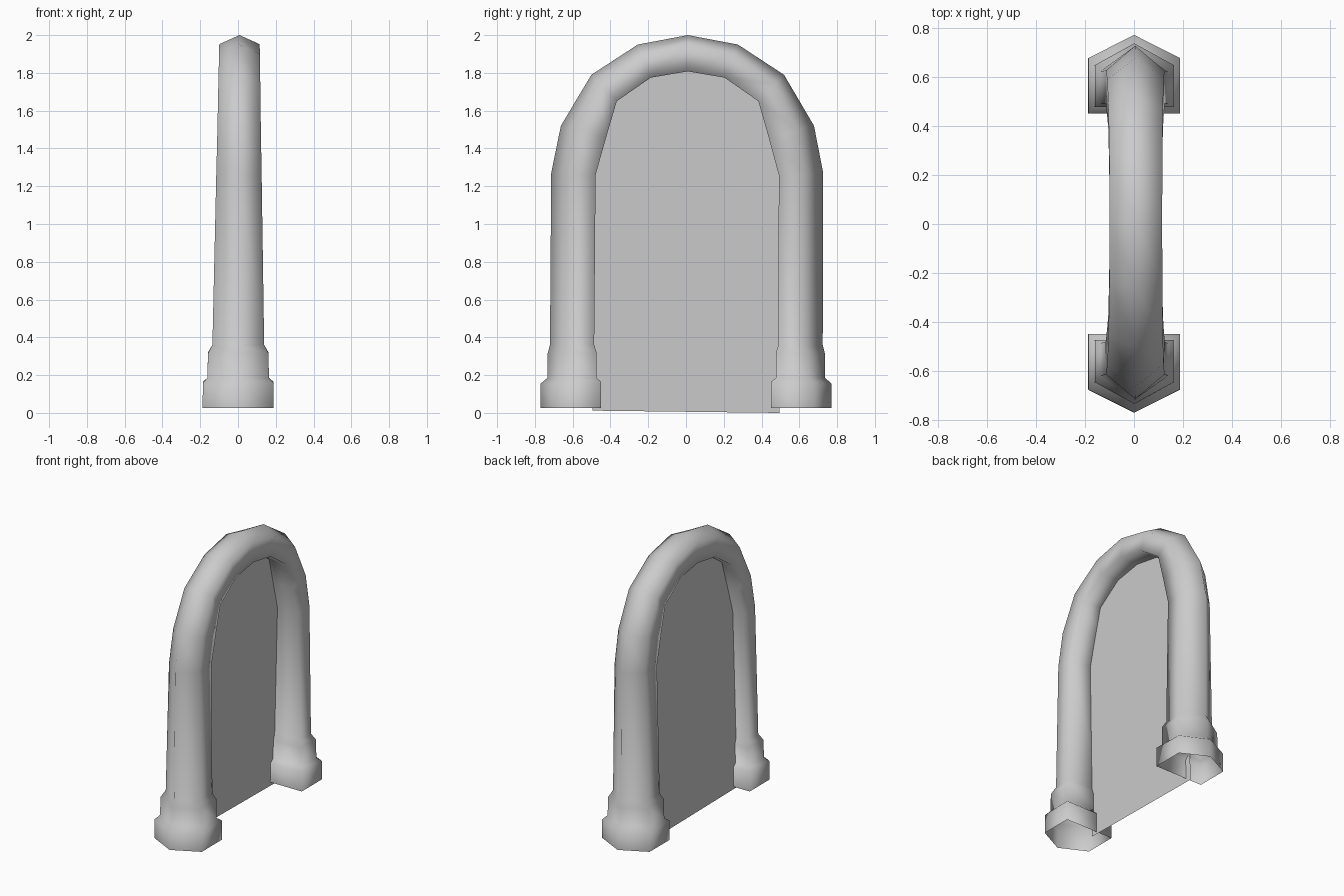
import bpy
from mathutils import Vector

old = bpy.data.objects.get("Cube")
if old:
    bpy.data.objects.remove(old)

stone = bpy.data.materials.new("grey_stone")
stone.use_nodes = True
grey = (0.6, 0.6, 0.6, 1)
stone.diffuse_color = grey
stone.node_tree.nodes["Principled BSDF"].inputs["Base Color"].default_value = grey


def add_object(name, verts, faces):
    mesh = bpy.data.meshes.new(name)
    mesh.from_pydata(verts, [], faces)
    mesh.materials.append(stone)
    mesh.shade_smooth()
    obj = bpy.data.objects.new(name, mesh)
    bpy.context.collection.objects.link(obj)
    return obj


def lean(x, y, z):
    """The whole arch leans very slightly off vertical."""
    return Vector((x + 0.004 * z, y + 0.005 * z, z))


# Half of the arch: outer ridge (y, z), inner edge (y, z), half width,
# and how far the shoulder sits from the inner edge towards the ridge
half = [
    ((0.77, 0.027), (0.45, 0.027), 0.187, 0.705),
    ((0.77, 0.155), (0.45, 0.165), 0.187, 0.705),
    ((0.735, 0.185), (0.475, 0.185), 0.163, 0.66),
    ((0.735, 0.31), (0.475, 0.32), 0.16, 0.66),
    ((0.722, 0.36), (0.488, 0.36), 0.137, 0.57),
    ((0.72, 1.27), (0.485, 1.26), 0.12, 0.57),
    ((0.67, 1.52), (0.43, 1.46), 0.115, 0.63),
    ((0.51, 1.79), (0.375, 1.65), 0.111, 0.66),
    ((0.265, 1.95), (0.195, 1.775), 0.108, 0.7),
    ((0, 2.0), (0, 1.808), 0.107, 0.75),
]
other = [((-o[0], o[1]), (-i[0], i[1]), w, f) for o, i, w, f in half[:-1]]
rings = half + other[::-1]

# Hollow five-sided arch with stepped feet, open at the bottom
SIDES = 5
verts = []
for o, i, w, f in rings:
    ridge, inner = lean(0, *o), lean(0, *i)
    shoulder = inner.lerp(ridge, f)
    side = Vector((w, 0, 0))
    verts += [ridge, shoulder + side, inner + side, inner - side, shoulder - side]
faces = []
for r in range(len(rings) - 1):
    a, b = r * SIDES, (r + 1) * SIDES
    for k in range(SIDES):
        n = (k + 1) % SIDES
        faces.append((a + k, b + k, b + n, a + n))
add_object("arch_frame", verts, faces)

# Thin tilted sheet filling the opening, tucked slightly into the frame
edge = [(i[0] * 1.02, i[1] + 0.01) for o, i, w, f in half[5:]]
upper = edge + [(-y, z) for y, z in edge[-2::-1]]
outline = [(0.495, 0.0)] + [lean(0, y, z).yz for y, z in upper] + [(-0.495, 0.012)]
sheet = [(-0.062 + 0.023 * z, y, z) for y, z in outline]
add_object("door_sheet", sheet, [tuple(range(len(sheet)))])
